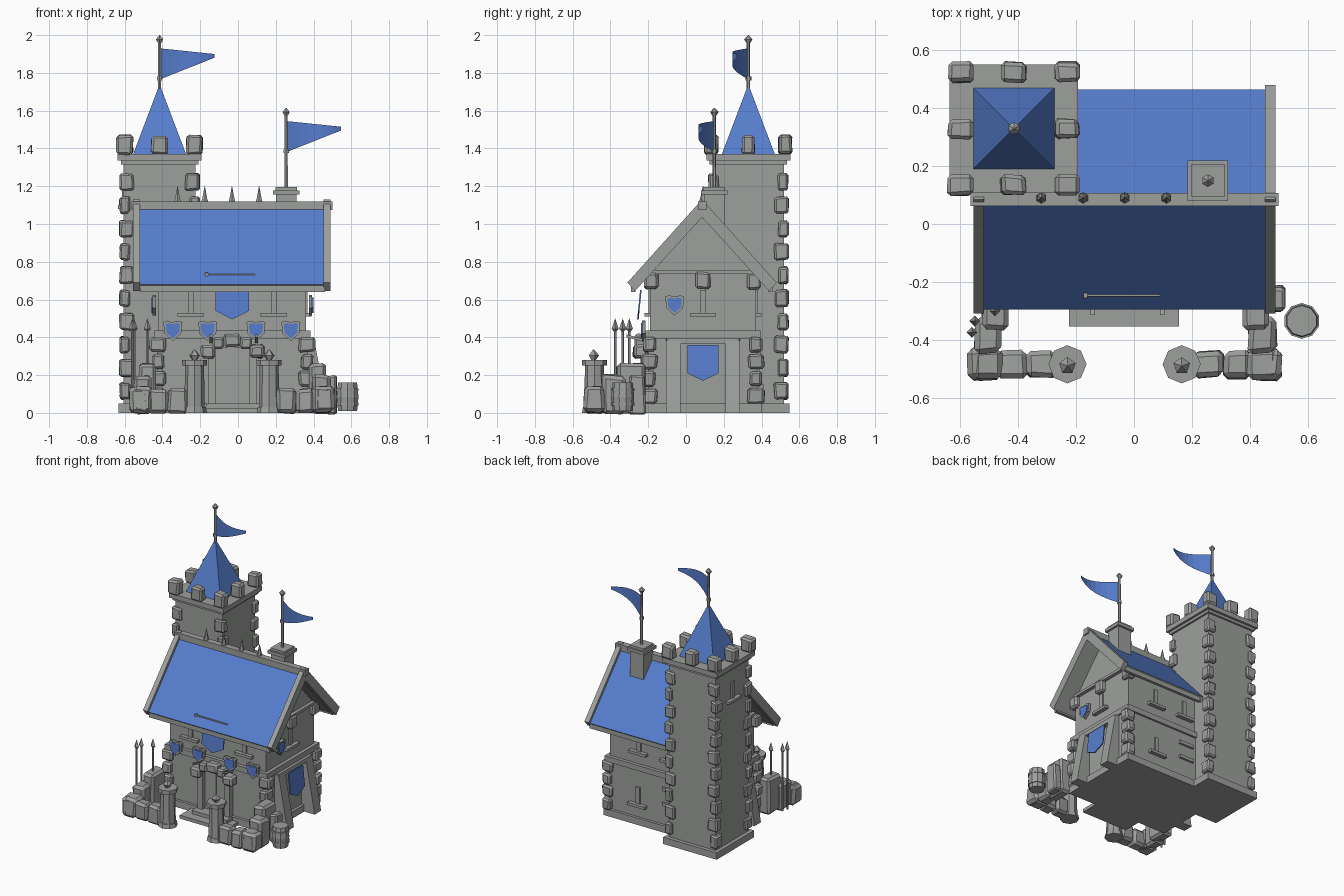
import bpy, bmesh, math, random
from mathutils import Vector, Matrix

random.seed(4)
old = bpy.data.objects.get("Cube")
if old:
    bpy.data.objects.remove(old, do_unlink=True)


def material(name, rgb):
    m = bpy.data.materials.new(name)
    m.use_nodes = True
    m.diffuse_color = (*rgb, 1)
    m.node_tree.nodes["Principled BSDF"].inputs["Base Color"].default_value = (*rgb, 1)
    return m


MATS = [material("stone_grey", (0.34, 0.352, 0.34)), material("royal_blue", (0.093, 0.205, 0.61))]
GREY, BLUE = 0, 1


class Part:
    """Collects simple solids into one named object."""

    def __init__(self, name):
        self.name, self.bm = name, bmesh.new()

    def paint(self, verts, mat):
        for f in {f for v in verts for f in v.link_faces}:
            f.material_index = mat

    def box(self, x0, x1, y0, y1, z0, z1, mat=GREY):
        mid = Vector((x0 + x1, y0 + y1, z0 + z1)) / 2
        m = Matrix.Translation(mid) @ Matrix.Diagonal((x1 - x0, y1 - y0, z1 - z0, 1))
        self.paint(bmesh.ops.create_cube(self.bm, size=1, matrix=m)["verts"], mat)
        return self

    def rock(self, x, y, z, sx, sy, sz, rough=0.07):
        m = Matrix.Translation((x, y, z)) @ Matrix.Diagonal((sx, sy, sz, 1))
        verts = bmesh.ops.create_cube(self.bm, size=1, matrix=m)["verts"]
        for v in verts:
            v.co += Vector([random.uniform(-rough, rough) * s for s in (sx, sy, sz)])
        edges = list({e for v in verts for e in v.link_edges})
        bmesh.ops.bevel(self.bm, geom=edges, offset=0.18 * min(sx, sy, sz), segments=1,
                        profile=0.5, affect='EDGES')
        return self

    def cone(self, x, y, z0, z1, r0, r1, sides=8, mat=GREY, turn=0.0):
        m = Matrix.Translation((x, y, (z0 + z1) / 2)) @ Matrix.Rotation(turn, 4, 'Z')
        verts = bmesh.ops.create_cone(self.bm, cap_ends=True, segments=sides, radius1=r0,
                                      radius2=r1, depth=z1 - z0, matrix=m)["verts"]
        self.paint(verts, mat)
        return self

    def prism(self, pts, depth, mat=GREY):
        face = self.bm.faces.new([self.bm.verts.new(p) for p in pts])
        new = bmesh.ops.extrude_face_region(self.bm, geom=[face])["geom"]
        verts = [g for g in new if isinstance(g, bmesh.types.BMVert)]
        bmesh.ops.translate(self.bm, verts=verts, vec=depth)
        self.paint(verts + list(face.verts), mat)
        return self

    def done(self, top_blue=False):
        bmesh.ops.recalc_face_normals(self.bm, faces=self.bm.faces)
        if top_blue:
            for f in self.bm.faces:
                f.normal_update()
                f.material_index = BLUE if f.normal.z > 0.3 else GREY
        me = bpy.data.meshes.new(self.name)
        self.bm.to_mesh(me)
        self.bm.free()
        for m in MATS:
            me.materials.append(m)
        ob = bpy.data.objects.new(self.name, me)
        bpy.context.collection.objects.link(ob)
        return ob


def on_wall(origin, normal, outline):
    """Place a flat (u, v) outline on a vertical wall."""
    n = Vector(normal)
    side = Vector((0, 0, 1)).cross(n)
    return [Vector(origin) + side * u + Vector((0, 0, v)) for u, v in outline]


# House walls: lower storey, gabled upper storey, plinth and ledge
CX, CY = -0.03, 0.09
house = Part("house_walls")
house.box(-0.43, 0.37, -0.2, 0.38, 0, 0.42)
house.prism([(-0.42, y, z) for y, z in ((-0.19, 0.4), (0.37, 0.4), (0.37, 0.73), (CY, 1.05), (-0.19, 0.73))],
            (0.78, 0, 0))
house.done()
trim = Part("house_plinth_and_ledge")
trim.box(-0.45, 0.39, -0.22, 0.4, 0, 0.05).box(-0.445, 0.385, -0.215, 0.395, 0.395, 0.435)
trim.box(0.355, 0.385, -0.18, 0.36, 0.735, 0.755).box(-0.445, -0.41, -0.18, 0.14, 0.735, 0.755)
trim.done()

# Main roof: blue slopes, barge boards, ridge beam and spikes
slab = [(-0.295, 0.68), (0.085, 1.1), (0.465, 0.68), (0.44, 0.65), (0.085, 1.04), (-0.27, 0.65)]
barge = [(-0.31, 0.69), (0.085, 1.13), (0.48, 0.69), (0.44, 0.645), (0.085, 1.035), (-0.27, 0.645)]
Part("main_roof").prism([(-0.52, y, z) for y, z in slab], (0.98, 0, 0)).done(top_blue=True)
boards = Part("barge_boards")
for x in (-0.555, 0.453):
    boards.prism([(x, y, z) for y, z in barge], (0.036, 0, 0))
boards.box(-0.52, 0.46, -0.29, -0.268, 0.64, 0.682).box(-0.2, 0.46, 0.438, 0.46, 0.64, 0.682)
boards.done()
ridge = Part("ridge_beam_and_spikes").box(-0.565, 0.5, 0.063, 0.108, 1.075, 1.12)
for i in range(4):
    ridge.cone(-0.32 + 0.144 * i, CY, 1.11, 1.13, 0.02, 0.018, 6).cone(-0.32 + 0.144 * i, CY, 1.13, 1.205, 0.016, 0, 6)
ridge.done()
Part("roof_rod").box(-0.17, 0.09, -0.25, -0.24, 0.72, 0.736).box(-0.175, -0.16, -0.255, -0.235, 0.718, 0.742).done()

# Chimney
chimney = Part("chimney").box(0.2, 0.31, 0.095, 0.205, 0.9, 1.16)
chimney.box(0.185, 0.325, 0.08, 0.22, 1.155, 1.178).box(0.198, 0.312, 0.093, 0.207, 1.178, 1.195).done()

# Tower: shaft, plinth, cornice, battlements and pointed roof
TX, TY = -0.415, 0.33


def ring(part, half, z0, z1):
    part.box(TX - half, TX + half, TY - half, TY + half, z0, z1)


tower = Part("tower")
for half, z0, z1 in ((0.19, 0, 1.34), (0.217, 0, 0.05), (0.205, 1.315, 1.335), (0.222, 1.335, 1.37)):
    ring(tower, half, z0, z1)
tower.done()
merlons = Part("tower_merlons")
quoins = Part("tower_quoins")
for i in (-1, 0, 1):
    for j in (-1, 0, 1):
        if i or j:
            merlons.rock(TX + 0.185 * i, TY + 0.195 * j, 1.418, 0.085, 0.07, 0.1)
        if i and j:
            for k in range(10):
                a, b = (0.075, 0.055) if k % 2 else (0.055, 0.075)
                quoins.rock(TX + i * (0.212 - a / 2), TY + j * (0.212 - b / 2), 0.115 + 0.123 * k, a, b, 0.088)
merlons.done()
quoins.done()
Part("tower_roof").cone(TX, TY, 1.37, 1.74, 0.14 * math.sqrt(2), 0, 4, BLUE, math.pi / 4).done()

# Flag poles and waving pennants
def flag(name, x, y, z0, top):
    pole = Part(name + "_pole")
    pole.cone(x, y, z0, top - 0.03, 0.01, 0.009, 6).cone(x, y, top - 0.24, top - 0.22, 0.016, 0.016, 6)
    pole.cone(x, y, top - 0.04, top - 0.022, 0.012, 0.022, 6).cone(x, y, top - 0.022, top, 0.022, 0.002, 6).done()
    cloth = Part(name)
    rows = []
    for i in range(9):
        s = i / 8
        px, py = x + 0.29 * s, y - 0.085 * math.sin(s * math.pi * 0.75)
        rows.append([cloth.bm.verts.new((px, py, top + z))
                     for z in (-0.07 - 0.03 * s, -0.235 + 0.115 * s)])
    for a, b in zip(rows, rows[1:]):
        cloth.bm.faces.new((a[0], a[1], b[1], b[0])).material_index = BLUE
    cloth.done()


flag("tower_flag", TX, TY, 1.7, 2.0)
flag("chimney_flag", 0.255, 0.15, 1.18, 1.615)

# House corner stones and the corbels under the eaves
corners = Part("house_corner_stones")
for x, sx in ((-0.425, 0.07), (0.365, 0.07)):
    for y in (-0.195, 0.37):
        for k in range(4):
            w = 0.085 if k % 2 else 0.065
            corners.rock(x, y, 0.09 + 0.09 * k, w, 0.15 - w, 0.08)
        corners.rock(x - 0.01, y + (0.01 if y < 0 else -0.01), 0.7, sx, sx, 0.09)
corners.rock(0.365, CY, 0.7, 0.06, 0.08, 0.09)
corners.done()

# Arrow slits with sills
slits = Part("arrow_slits")


def slit(x, y, z, n):
    for w, z0, z1, d in ((0.14, 0, 0.02, 0.03), (0.032, 0.02, 0.14, 0.009)):
        slits.prism(on_wall((x, y, z), n, [(-w / 2, z0), (w / 2, z0), (w / 2, z1), (-w / 2, z1)]), Vector(n) * d)


for x in (-0.25, 0.19):
    slit(x, -0.19, 0.51, (0, -1, 0))
slit(0.36, CY, 0.51, (1, 0, 0))
for x, y, z in ((0.12, 0.37, 0.51), (-0.13, 0.37, 0.51), (0.12, 0.38, 0.13)):
    slit(x, y, z, (0, 1, 0))
slit(TX - 0.19, TY, 1.08, (-1, 0, 0))
slits.box(-0.2, -0.08, 0.38, 0.395, 0.3, 0.325).box(-0.2, -0.08, 0.38, 0.395, 0.19, 0.215)
slits.done()

# Shields with blue fields, and hanging banners
SHIELD = [(-0.05, 0.1), (-0.03, 0.108), (0, 0.1), (0.03, 0.108), (0.05, 0.1), (0.044, 0.04), (0, 0), (-0.044, 0.04)]
shields = Part("shields")


def shield(x, y, z, n):
    mid = 0.057
    inner = [(u * 0.76, mid + (v - mid) * 0.76) for u, v in SHIELD]
    shields.prism(on_wall((x, y, z), n, SHIELD), Vector(n) * 0.018)
    shields.prism(on_wall((x, y, z), n, inner), Vector(n) * 0.024, BLUE)


for x in (-0.345, -0.16, 0.095, 0.28):
    shield(x, -0.215, 0.38, (0, -1, 0))
shield(0.375, -0.06, 0.515, (1, 0, 0))
shield(-0.435, -0.06, 0.515, (-1, 0, 0))
shields.done()
Part("front_banner").prism([(CX + u, -0.235 - 0.1 * (0.65 - z), z) for u, z in (
    (-0.088, 0.65), (0.088, 0.65), (0.088, 0.54), (0, 0.495), (-0.088, 0.54))], (0, -0.008, 0), BLUE).done()
Part("side_banner").prism([(0.4 + 0.1 * (0.36 - z), CY + u, z) for u, z in (
    (-0.083, 0.36), (0.083, 0.36), (0.083, 0.21), (0, 0.17), (-0.083, 0.21))], (0.008, 0, 0), BLUE).done()

# Sloping side buttresses with a lintel
buttress = Part("side_buttresses")
for y, wall, s in ((-0.105, 0.36, 1), (0.21, 0.36, 1), (-0.105, -0.42, -1)):
    buttress.prism([(wall + s * d, y, z) for d, z in ((0, 0), (0.115, 0), (0.105, 0.06), (0.045, 0.38), (0, 0.4))],
                   (0, 0.075, 0))
buttress.box(0.36, 0.405, -0.1, 0.28, 0.365, 0.395).done()

# Doorway: steps, door leaf, posts and stone arch
door = Part("door_and_steps").box(-0.225, 0.155, -0.355, -0.2, 0, 0.025).box(-0.17, 0.11, -0.29, -0.2, 0, 0.05)
door.box(-0.12, 0.06, -0.212, -0.19, 0.05, 0.35).box(CX - 0.004, CX + 0.004, -0.217, -0.2, 0.05, 0.35)
arch = Part("door_arch")
for s in (-1, 1):
    x = CX + s * 0.11
    door.box(x - 0.02, x + 0.02, -0.24, -0.2, 0.05, 0.32)
    arch.rock(x + s * 0.02, -0.24, 0.325, 0.075, 0.08, 0.07)
    arch.rock(CX + s * 0.072, -0.235, 0.37, 0.06, 0.07, 0.06)
    x += s * 0.01
    arch.prism([(x, -0.2, 0.37), (x + 0.015, -0.2, 0.37), (x + 0.015, -0.315, 0.4), (x, -0.315, 0.4)], (0, 0, 0.015))
arch.rock(CX, -0.235, 0.385, 0.09, 0.07, 0.07)
door.done()
arch.done()

# Yard walls of rough stones and gate pillars
yard = Part("yard_walls")
gate = Part("gate_pillars")
for s, gx in ((-1, -0.23), (1, 0.165)):
    for k, h in enumerate((0.13, 0.125, 0.14)):
        yard.rock(gx + s * (0.09 + 0.102 * k), -0.485, h / 2, 0.105, 0.09 + 0.01 * k, h)
    x = CX + s * 0.475
    yard.rock(x, -0.485, 0.07, 0.1, 0.11, 0.14)
    yard.rock(x, -0.385, 0.1, 0.1, 0.12, 0.2).rock(x - s * 0.025, -0.29, 0.13, 0.09, 0.15, 0.26, 0.03)
    gate.cone(gx, -0.485, 0, 0.03, 0.066, 0.06).cone(gx, -0.485, 0.03, 0.25, 0.054, 0.05)
    gate.cone(gx, -0.485, 0.25, 0.28, 0.066, 0.066).cone(gx, -0.49, 0.28, 0.305, 0.014, 0.03, 5)
    gate.cone(gx, -0.49, 0.305, 0.335, 0.03, 0.003, 5)
yard.rock(0.49, -0.26, 0.1, 0.06, 0.09, 0.2)
yard.done()
gate.done()

# Barrel and spears
barrel = Part("barrel").cone(0.58, -0.335, 0.01, 0.085, 0.053, 0.061, 10).cone(0.58, -0.335, 0.085, 0.16, 0.061, 0.053, 10)
for z in (0.04, 0.115):
    barrel.cone(0.58, -0.335, z, z + 0.015, 0.062, 0.062, 10)
barrel.done()
spears = Part("spears")
for x, y in ((-0.56, -0.375), (-0.55, -0.335), (-0.48, -0.3)):
    spears.cone(x, y, 0, 0.44, 0.007, 0.007, 6).cone(x, y, 0.43, 0.445, 0.006, 0.019, 4)
    spears.cone(x, y, 0.445, 0.5, 0.019, 0, 4)
spears.done()
